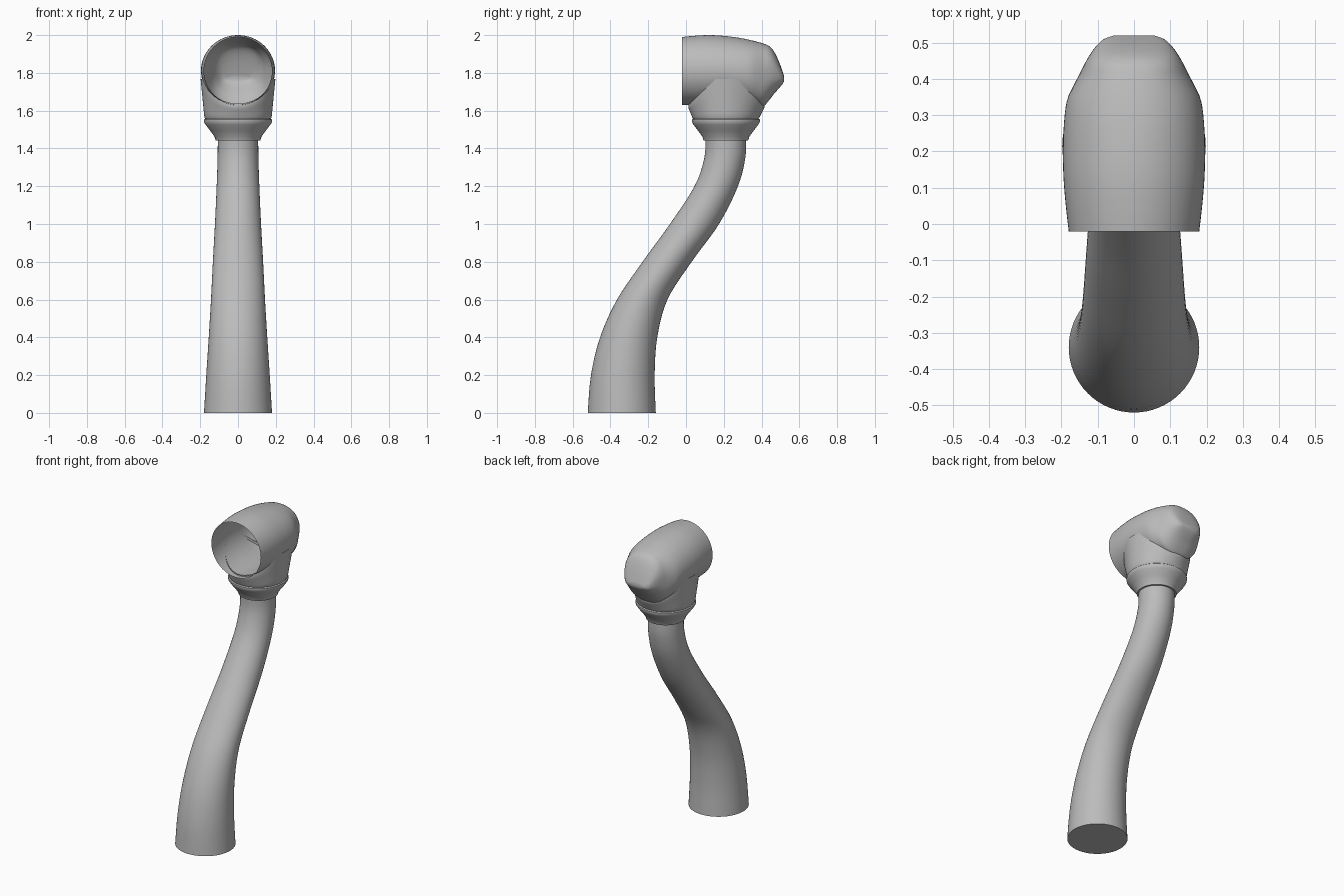
import bpy, bmesh, math

if "Cube" in bpy.data.objects:
    bpy.data.objects.remove(bpy.data.objects["Cube"], do_unlink=True)

SIDES = 64
ANGLES = [2 * math.pi * i / SIDES for i in range(SIDES)]

grey = bpy.data.materials.new("plain grey")
grey.use_nodes = True
grey.diffuse_color = (0.5, 0.5, 0.5, 1)
bsdf = next(n for n in grey.node_tree.nodes if n.type == 'BSDF_PRINCIPLED')
bsdf.inputs["Base Color"].default_value = (0.5, 0.5, 0.5, 1)


def smooth_rows(rows, steps):
    """Catmull-Rom curve through rows of section values."""
    out = []
    for i in range(len(rows) - 1):
        p0, p1 = rows[max(i - 1, 0)], rows[i]
        p2, p3 = rows[i + 1], rows[min(i + 2, len(rows) - 1)]
        for s in range(steps):
            t = s / steps
            out.append([0.5 * (2 * b + (c - a) * t + (2 * a - 5 * b + 4 * c - d) * t * t
                               + (3 * b - a - 3 * c + d) * t ** 3)
                        for a, b, c, d in zip(p0, p1, p2, p3)])
    return out + [list(rows[-1])]


def loft(name, rings, cap_start, cap_end, angle=35):
    """Skin closed rings of points into one part."""
    bm = bmesh.new()
    loops = [[bm.verts.new(p) for p in ring] for ring in rings]
    for a, b in zip(loops, loops[1:]):
        for i in range(SIDES):
            j = (i + 1) % SIDES
            bm.faces.new((a[i], a[j], b[j], b[i]))
    if cap_start:
        bm.faces.new(loops[0])
    if cap_end:
        bm.faces.new(loops[-1])
    bmesh.ops.recalc_face_normals(bm, faces=bm.faces)
    mesh = bpy.data.meshes.new(name)
    bm.to_mesh(mesh)
    bm.free()
    mesh.materials.append(grey)
    obj = bpy.data.objects.new(name, mesh)
    bpy.context.collection.objects.link(obj)
    bpy.ops.object.select_all(action='DESELECT')
    obj.select_set(True)
    bpy.context.view_layer.objects.active = obj
    bpy.ops.object.shade_smooth_by_angle(angle=math.radians(angle))
    return obj


def power(v, n):
    return math.copysign(abs(v) ** (2 / n), v)


# Curved stem: z, front edge y, back edge y, half width
stem = [(0, -0.52, -0.16, 0.18), (0.2, -0.503, -0.166, 0.168),
        (0.4, -0.455, -0.152, 0.155), (0.6, -0.365, -0.098, 0.143),
        (0.8, -0.23, 0.03, 0.133), (1.0, -0.085, 0.175, 0.122),
        (1.2, 0.045, 0.275, 0.113), (1.35, 0.097, 0.314, 0.108),
        (1.46, 0.102, 0.318, 0.107)]
loft("stem", [[(w * math.cos(a), (f + b) / 2 + (b - f) / 2 * math.sin(a), z) for a in ANGLES]
              for z, f, b, w in smooth_rows(stem, 5)], True, True)

# Collar: flared cup with a grooved band and a saddle-shaped top edge
cup = [(1.443, 0.1), (1.443, 0.118), (1.462, 0.124), (1.495, 0.148), (1.525, 0.171),
       (1.54, 0.18), (1.552, 0.18), (1.557, 0.174), (1.565, 0.178)]
rings = [[(r * math.cos(a), 0.211 + r * math.sin(a), z) for a in ANGLES] for z, r in cup]
for step in range(1, 9):
    t = step / 8
    ring = []
    for a in ANGLES:
        top = min(1.768, 1.822 - 0.185 * abs(math.sin(a)) ** 1.1)
        ring.append(((0.178 + 0.02 * t) * math.cos(a),
                     0.211 + 0.004 * t + (0.178 + 0.024 * min(1, 1.4 * t)) * math.sin(a),
                     1.565 + (top - 1.565) * t))
    rings.append(ring)
loft("collar", rings, True, False)

# Hollow head, open at the front: y, bottom z, top z, half width, squareness
head = [(-0.02, 1.63, 1.99, 0.18, 2), (0.04, 1.629, 1.996, 0.187, 2),
        (0.12, 1.628, 2.0, 0.194, 2), (0.2, 1.627, 1.996, 0.196, 2),
        (0.28, 1.625, 1.986, 0.193, 2.05), (0.34, 1.622, 1.974, 0.185, 2.1),
        (0.38, 1.62, 1.964, 0.168, 2.2), (0.41, 1.622, 1.955, 0.152, 2.3),
        (0.44, 1.655, 1.942, 0.137, 2.4), (0.465, 1.688, 1.915, 0.123, 2.4),
        (0.49, 1.716, 1.865, 0.105, 2.4), (0.51, 1.74, 1.812, 0.083, 2.4),
        (0.52, 1.758, 1.782, 0.055, 2.4)]
loft("head", [[(w * power(math.cos(a), n), y,
                (lo + hi) / 2 + (hi - lo) / 2 * power(math.sin(a), n)) for a in ANGLES]
              for y, lo, hi, w, n in smooth_rows(head, 3)], False, True, 50)
